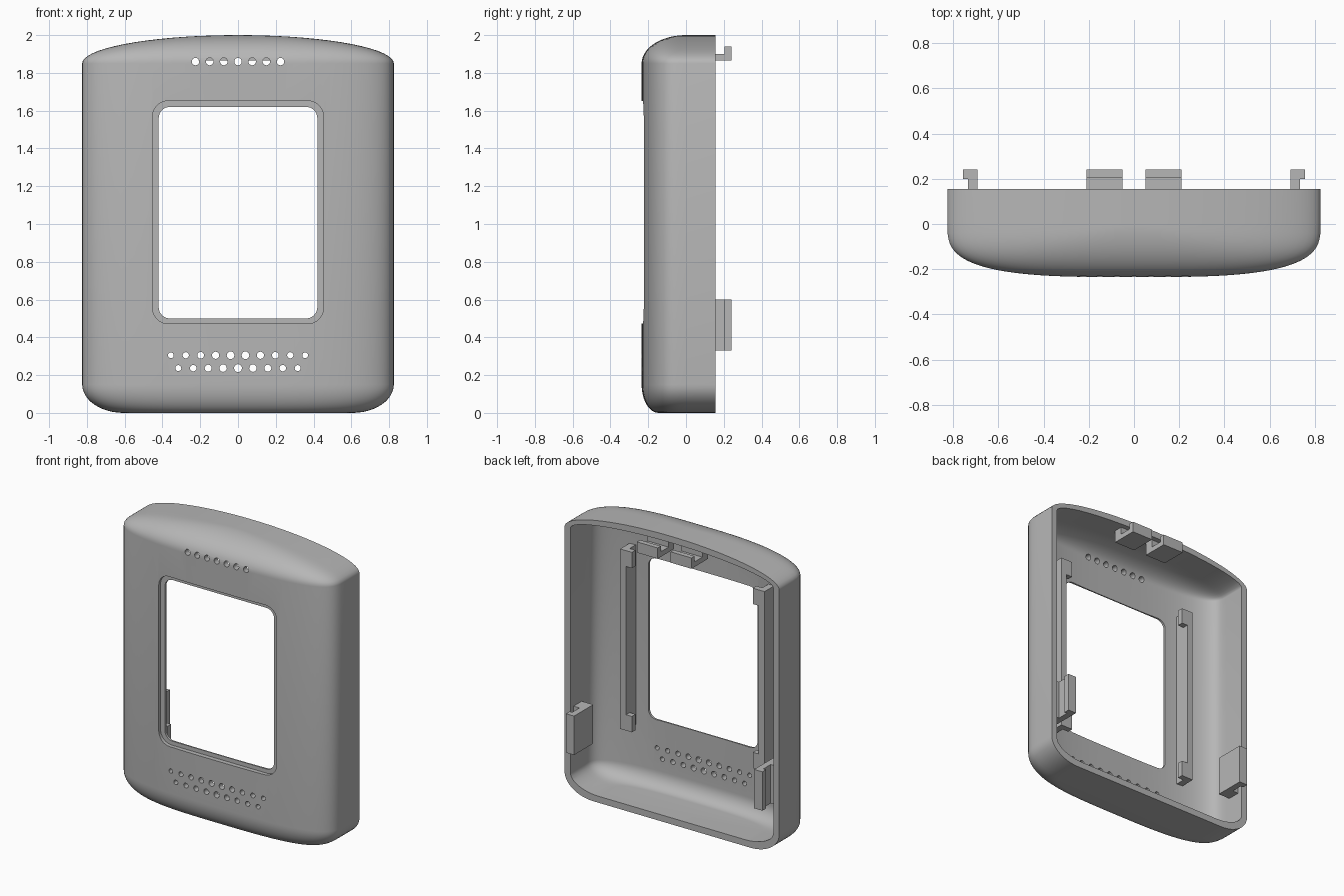
import bpy, bmesh
from math import sin, cos, pi, radians

cube = bpy.data.objects.get("Cube")
if cube:
    bpy.data.objects.remove(cube, do_unlink=True)

GREY = (0.47, 0.47, 0.47, 1)
grey = bpy.data.materials.new("matte grey plastic")
grey.use_nodes = True
grey.diffuse_color = GREY
grey.node_tree.nodes["Principled BSDF"].inputs["Base Color"].default_value = GREY


def finish(bm, name):
    bmesh.ops.recalc_face_normals(bm, faces=bm.faces[:])
    me = bpy.data.meshes.new(name)
    bm.to_mesh(me)
    bm.free()
    me.materials.append(grey)
    ob = bpy.data.objects.new(name, me)
    bpy.context.collection.objects.link(ob)
    return ob


def loft(bm, rings):
    """Skin a list of equal closed rings and cap both ends."""
    loops = [[bm.verts.new(p) for p in ring] for ring in rings]
    n = len(loops[0])
    for a, b in zip(loops, loops[1:]):
        for i in range(n):
            j = (i + 1) % n
            bm.faces.new((a[i], a[j], b[j], b[i]))
    bm.faces.new(loops[0])
    bm.faces.new(loops[-1])


def section(z, w, d, back, n=3.2, steps=48):
    """Horizontal slice: straight back, superelliptic front."""
    pts = [(w, back, z)]
    for i in range(steps + 1):
        a = pi * i / steps
        c, s = cos(a), max(sin(a), 0)
        x = w * abs(c) ** (2 / n) * (1 if c > 0 else -1)
        pts.append((x, -d * s ** (2 / n), z))
    return pts + [(-w, back, z)]


def body(name, w, d, low, high, back):
    """Case volume with a rounded bottom and a domed top."""
    rings = []
    for i in range(13):
        a = pi / 2 * i / 12
        k = 1 - sin(a)
        rings.append(section(0.15 - (0.15 - low) * cos(a), w - 0.22 * k, d - 0.09 * k, back))
    for i in range(17):
        a = radians(86) * i / 16
        rings.append(section(1.85 + (high - 1.85) * sin(a), w * cos(a), d * cos(a), back))
    # the first dome ring repeats the last bottom ring one straight wall higher
    bm = bmesh.new()
    loft(bm, rings)
    return finish(bm, name)


def rounded_rect(bm, hx, z0, z1, r, y0, y1):
    corners = [(hx - r, z1 - r), (r - hx, z1 - r), (r - hx, z0 + r), (hx - r, z0 + r)]
    outline = [(cx + r * cos(pi / 2 * (q + k / 8)), cz + r * sin(pi / 2 * (q + k / 8)))
               for q, (cx, cz) in enumerate(corners) for k in range(9)]
    loft(bm, [[(x, y, z) for x, z in outline] for y in (y0, y1)])


def hole(bm, x, z, r):
    ring = [(x + r * cos(pi * k / 8), z + r * sin(pi * k / 8)) for k in range(16)]
    loft(bm, [[(px, y, pz) for px, pz in ring] for y in (-0.4, -0.08)])


def cut(target, cutter):
    mod = target.modifiers.new("cut", "BOOLEAN")
    mod.operation = "DIFFERENCE"
    mod.solver = "EXACT"
    mod.object = cutter
    bpy.context.view_layer.objects.active = target
    bpy.ops.object.modifier_apply(modifier=mod.name)
    bpy.data.objects.remove(cutter, do_unlink=True)


def boxes(name, parts, mirror):
    """Object made of boxes (x0, x1, y0, y1, z0, z1), x flipped by mirror."""
    bm = bmesh.new()
    for x0, x1, y0, y1, z0, z1 in parts:
        loft(bm, [[(mirror * x, y, z) for x, y in ((x0, y0), (x1, y0), (x1, y1), (x0, y1))]
                  for z in (z0, z1)])
    return finish(bm, name)


# Hollow shell, open at the back
shell = body("shell", 0.825, 0.235, 0.0, 2.0, 0.155)
cut(shell, body("cavity", 0.78, 0.195, 0.045, 1.955, 0.4))

# Window with a shallow stepped border
bm = bmesh.new()
rounded_rect(bm, 0.42, 0.5, 1.62, 0.06, -0.4, 0.0)
cut(shell, finish(bm, "window_opening"))
bm = bmesh.new()
rounded_rect(bm, 0.453, 0.472, 1.652, 0.085, -0.4, -0.203)
cut(shell, finish(bm, "window_step"))

# Vent holes: one row above, two staggered rows below
bm = bmesh.new()
for i in range(-3, 4):
    hole(bm, i * 0.075, 1.86, 0.02)
for count, z in ((10, 0.305), (9, 0.237)):
    for i in range(count):
        x = (i - (count - 1) / 2) * 0.079
        hole(bm, x, z, 0.021 - 0.016 * abs(x))
cut(shell, finish(bm, "vent_holes"))

bpy.ops.object.select_all(action="DESELECT")
shell.select_set(True)
bpy.context.view_layer.objects.active = shell
bpy.ops.object.shade_smooth_by_angle(angle=radians(30))

for side, m in (("left", 1), ("right", -1)):
    # Side clip: leg, outward hook and foot joining the wall
    boxes(side + "_side_clip", [
        (0.692, 0.735, 0.03, 0.24, 0.33, 0.6),
        (0.73, 0.755, 0.2, 0.24, 0.33, 0.6),
        (0.73, 0.79, 0.03, 0.12, 0.33, 0.6)], m)
    # Top clip: tongue, upward hook and foot
    boxes(side + "_top_clip", [
        (0.05, 0.21, 0.06, 0.24, 1.865, 1.9),
        (0.05, 0.21, 0.205, 0.24, 1.895, 1.94),
        (0.05, 0.21, 0.06, 0.12, 1.895, 1.97)], m)
    # Display rail with a retaining lip at each end
    boxes(side + "_display_rail", [
        (0.51, 0.555, -0.19, -0.07, 0.43, 1.68),
        (0.465, 0.515, -0.11, -0.07, 1.57, 1.68),
        (0.465, 0.515, -0.11, -0.07, 0.43, 0.54)], m)
